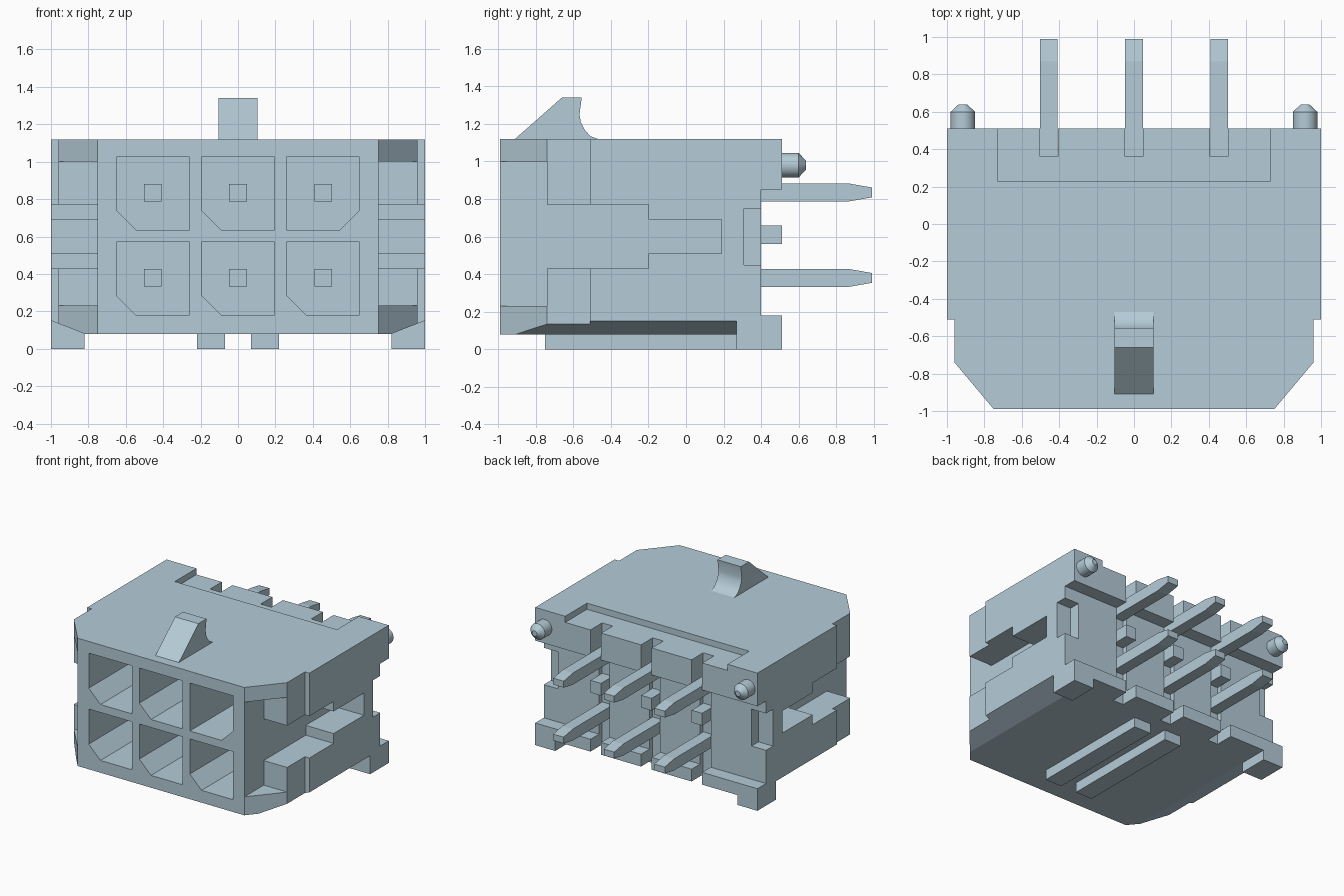
import bpy, bmesh
from math import pi

old = bpy.data.objects.get("Cube")
if old:
    bpy.data.objects.remove(old, do_unlink=True)

mat = bpy.data.materials.new("pale_blue_grey")
mat.use_nodes = True
colour = (0.46, 0.60, 0.68, 1)
mat.diffuse_color = colour
mat.node_tree.nodes["Principled BSDF"].inputs["Base Color"].default_value = colour


def prism(name, pts, axis, a, b):
    """Extrude a 2D profile along an axis from a to b."""
    place = {"x": lambda p, t: (t, p[0], p[1]),
             "y": lambda p, t: (p[0], t, p[1]),
             "z": lambda p, t: (p[0], p[1], t)}[axis]
    bm = bmesh.new()
    ends = [[bm.verts.new(place(p, t)) for p in pts] for t in (a, b)]
    for ring in ends:
        bm.faces.new(ring)
    n = len(pts)
    for i in range(n):
        j = (i + 1) % n
        bm.faces.new((ends[0][i], ends[0][j], ends[1][j], ends[1][i]))
    bmesh.ops.recalc_face_normals(bm, faces=bm.faces)
    mesh = bpy.data.meshes.new(name)
    bm.to_mesh(mesh)
    bm.free()
    mesh.materials.append(mat)
    obj = bpy.data.objects.new(name, mesh)
    bpy.context.collection.objects.link(obj)
    return obj


def box(name, x, y, z):
    return prism(name, [(x[0], y[0]), (x[1], y[0]), (x[1], y[1]), (x[0], y[1])], "z", *z)


def flip(pts, s):
    return [(s * u, v) for u, v in pts]


def cut(target, cutter):
    cutter.hide_render = True
    mod = target.modifiers.new("cut", "BOOLEAN")
    mod.operation = "DIFFERENCE"
    mod.solver = "EXACT"
    mod.object = cutter
    bpy.context.view_layer.objects.active = target
    bpy.ops.object.modifier_apply(modifier=mod.name)
    bpy.data.objects.remove(cutter, do_unlink=True)


COLUMNS = (-0.455, 0, 0.455)
FRONT, BACK, BASE, TOP = -0.99, 0.51, 0.08, 1.12

# Housing body from its plan outline
half = [(0.75, FRONT), (0.96, -0.74), (0.96, -0.51), (1, -0.51), (1, BACK)]
housing = prism("housing", half + flip(half, -1)[::-1], "z", BASE, TOP)

# Stepped rear face and shallow roof recess
cut(housing, box("rear_cut", (-1.1, 1.1), (0.4, 0.6), (0.18, 0.85)))
cut(housing, box("roof_cut", (-0.73, 0.73), (0.23, 0.6), (1.07, 1.2)))

# Side channels, bottom bevels and rear corner notches
lower = [(-1.1, 0.23), (-0.74, 0.23), (-0.74, 0.43), (-0.2, 0.43), (-0.2, 0.51), (0.19, 0.51)]
upper = [(0.19, 0.69), (-0.2, 0.69), (-0.2, 0.77), (-0.74, 0.77), (-0.74, 1.0), (-1.1, 1.0)]
bevel = [(0.743, 0.05), (1.1, 0.05), (1.1, 0.189)]
for s in (-1, 1):
    cut(housing, prism("channel_cut", lower + upper, "x", s * 0.75, s * 1.1))
    cut(housing, prism("bevel_cut", flip(bevel, s), "y", -1.1, 0.27))
    cut(housing, box("notch_cut", sorted((s * 0.87, s * 1.1)), (0.31, 0.45), (0.45, 0.75)))

# Vertical slots in the rear face, one per pin column
for x in COLUMNS:
    cut(housing, box("slot_cut", (x - 0.048, x + 0.048), (0.36, 0.6), (0, 1.3)))

# Six keyed sockets, each with one clipped lower corner
for row, z in enumerate((0.18, 0.635)):
    for col, x in enumerate(COLUMNS):
        w, h, c = 0.195, 0.39, 0.105
        key = [(-w, z + h), (-w, z + c), (c - w, z), (w, z), (w, z + h)]
        s = -1 if row == 1 and col == 2 else 1
        cut(housing, prism("socket_cut", [(x + u, v) for u, v in flip(key, s)], "y", -1.1, 0.2))

# Contact pins with wedge tips
for row, z in (("lower", 0.38), ("upper", 0.835)):
    for i, x in enumerate(COLUMNS):
        r, t = 0.047, 0.026
        side = [(-0.4, z - r), (0.87, z - r), (0.99, z - t),
                (0.99, z + t), (0.87, z + r), (-0.4, z + r)]
        prism(f"{row}_pin_{i + 1}", side, "x", x - 0.047, x + 0.047)

# Small blocks between the pin rows
for i, x in enumerate(COLUMNS):
    box(f"rear_block_{i + 1}", (x - 0.047, x + 0.047), (0.35, BACK), (0.56, 0.66))

# Latch ramp with a concave back
latch = [(-0.91, TOP - 0.01), (-0.91, TOP), (-0.66, 1.34), (-0.555, 1.34), (-0.567, 1.25),
         (-0.56, 1.21), (-0.54, 1.17), (-0.51, 1.135), (-0.47, TOP), (-0.47, TOP - 0.01)]
prism("latch", latch, "x", -0.105, 0.105)

# Feet, base rails and rear locating pegs
for s, side in ((-1, "right"), (1, "left")):
    box(side + "_foot", sorted((s * 0.82, s)), (0.27, BACK), (0, 0.1))
    box(side + "_rail", sorted((s * 0.07, s * 0.22)), (-0.75, 0.27), (0, 0.1))
    bm = bmesh.new()
    rings = []
    for r, y in ((0.065, 0.48), (0.065, 0.6), (0.022, 0.64)):
        ring = bmesh.ops.create_circle(bm, cap_ends=(y != 0.6), segments=32, radius=r)["verts"]
        for v in ring:
            v.co = (s * 0.915 + v.co.x, y, 0.98 + v.co.y)
        rings.append(ring)
    for a, b in zip(rings, rings[1:]):
        for i in range(32):
            j = (i + 1) % 32
            bm.faces.new((a[i], a[j], b[j], b[i]))
    bmesh.ops.recalc_face_normals(bm, faces=bm.faces)
    mesh = bpy.data.meshes.new(side + "_peg")
    bm.to_mesh(mesh)
    bm.free()
    mesh.materials.append(mat)
    peg = bpy.data.objects.new(side + "_peg", mesh)
    bpy.context.collection.objects.link(peg)

# Smooth the rounded parts while keeping their edges sharp
bpy.ops.object.select_all(action="DESELECT")
for name in ("left_peg", "right_peg", "latch"):
    bpy.data.objects[name].select_set(True)
bpy.context.view_layer.objects.active = bpy.data.objects["latch"]
bpy.ops.object.shade_smooth_by_angle(angle=pi / 6)
